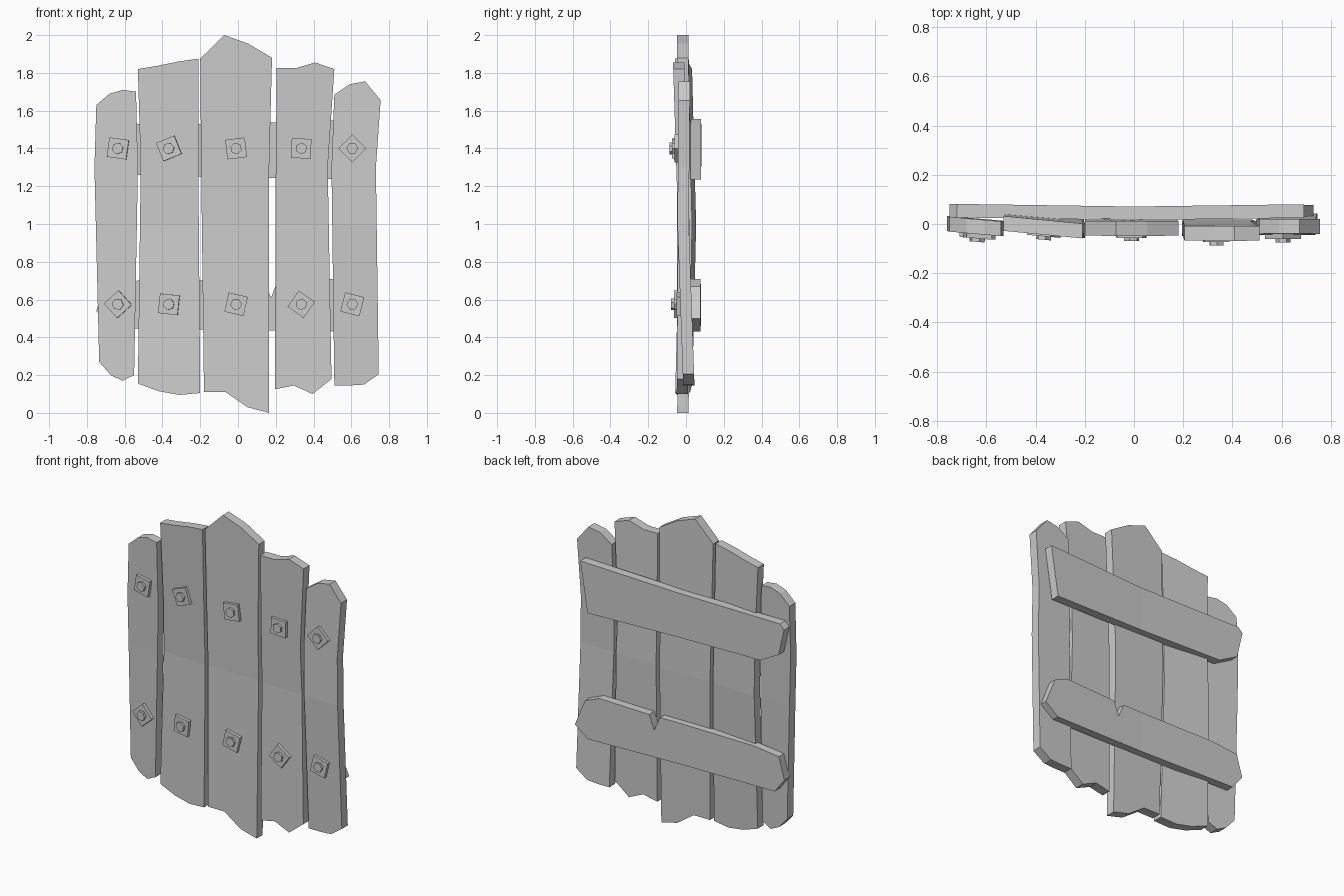
import bpy, bmesh
from math import radians, atan
from mathutils import Matrix, Vector

if "Cube" in bpy.data.objects:
    bpy.data.objects.remove(bpy.data.objects["Cube"])


def lerp(knots, t):
    for (a, ya), (b, yb) in zip(knots, knots[1:]):
        if t <= b:
            return ya + (yb - ya) * (t - a) / (b - a)
    return knots[-1][1]


def finish(name, bm):
    bmesh.ops.recalc_face_normals(bm, faces=bm.faces)
    me = bpy.data.meshes.new(name)
    bm.to_mesh(me)
    bm.free()
    bpy.context.collection.objects.link(bpy.data.objects.new(name, me))


def board(name, outline, thick, knots, axis, slope=0.0, xc=0.0):
    """Extrude an x/z outline, cut it at the middle knot and bend its y along x (0) or z (2)."""
    bm = bmesh.new()
    face = bm.faces.new([bm.verts.new((x, 0, z)) for x, z in outline])
    ext = bmesh.ops.extrude_face_region(bm, geom=[face])
    top = [v for v in ext["geom"] if isinstance(v, bmesh.types.BMVert)]
    bmesh.ops.translate(bm, verts=top, vec=(0, thick, 0))
    co, no = Vector(), Vector()
    co[axis], no[axis] = knots[1][0], 1
    bmesh.ops.bisect_plane(bm, geom=bm.verts[:] + bm.edges[:] + bm.faces[:],
                           plane_co=co, plane_no=no)
    for v in bm.verts:
        v.co.y += lerp(knots, v.co[axis]) + slope * (v.co.x - xc)
    finish(name, bm)


def bolt(name, x, y, z, turn, tilt):
    """Square washer with a hexagonal head, facing -y."""
    bm = bmesh.new()
    place = (Matrix.Translation((x, y, z)) @ Matrix.Rotation(tilt, 4, 'Z')
             @ Matrix.Rotation(radians(-turn), 4, 'Y'))
    bmesh.ops.create_cube(bm, size=1, matrix=place @ Matrix.Translation((0, -.004, 0))
                          @ Matrix.Diagonal((.104, .03, .104, 1)))
    bmesh.ops.create_cone(bm, cap_ends=True, segments=6, radius1=.031, radius2=.031, depth=.03,
                          matrix=place @ Matrix.Translation((0, -.018, 0))
                          @ Matrix.Rotation(radians(90), 4, 'X')
                          @ Matrix.Rotation(radians(turn), 4, 'Z'))
    finish(name, bm)


def spread(x0, x1, heights):
    """Place jagged end heights evenly between two corners."""
    n = len(heights) - 1
    return [(x0 + (x1 - x0) * i / n, z) for i, z in enumerate(heights)]


def plank(i, left, right, top, bottom, front, bolt_x, turns, slope=0.0):
    """left/right: x at top, waist and foot; front: y at foot, middle and top."""
    outline = spread(left[0], right[0], top) + [(right[1], 1.3)]
    outline += spread(left[2], right[2], bottom)[::-1] + [(left[1], 1.3)]
    knots = list(zip((0, 1, 1.9), front))
    board(f"plank_{i}", outline, .06, knots, 2, slope, bolt_x)
    for row, z, turn in zip(("upper", "lower"), (1.4, .575), turns):
        bolt(f"{row}_bolt_{i}", bolt_x, lerp(knots, z), z, turn, atan(slope))


# Upright planks with their bolts, left to right
plank(1, (-.75, -.76, -.735), (-.54, -.53, -.55), (1.63, 1.69, 1.71, 1.7),
      (.27, .2, .17, .2), (-.04, -.038, -.042), -.635, (-8, 42), -.085)
plank(2, (-.53, -.515, -.53), (-.21, -.21, -.2), (1.82, 1.838, 1.86, 1.875),
      (.155, .115, .095, .105), (-.045, -.02, -.045), -.365, (22, -6), -.09)
plank(3, (-.2, -.195, -.18), (.18, .165, .165), (1.875, 2, 1.955, 1.88),
      (.11, .11, .03, 0), (-.047, -.028, -.048), -.01, (7, -13))
plank(4, (.205, .2, .195), (.51, .475, .495), (1.825, 1.825, 1.855, 1.82),
      (.125, .145, .1, .18), (-.05, -.042, -.07), .335, (-2, -35))
plank(5, (.51, .495, .51), (.755, .73, .745), (1.685, 1.74, 1.755, 1.655),
      (.145, .145, .15, .205), (-.01, -.045, -.038), .605, (45, -14))

# Cross boards on the back, sagging toward the planks in the middle
sag = [(-.75, .027), (0, .016), (.75, .026)]
board("upper_cross_board",
      [(-.72, 1.53), (0, 1.53), (.69, 1.555), (.64, 1.235), (-.58, 1.26), (-.71, 1.33),
       (-.75, 1.5)], .055, sag, 0)
board("lower_cross_board",
      [(-.71, .68), (-.53, .7), (.135, .7), (.175, .61), (.21, .7), (.56, .71), (.66, .67),
       (.73, .5), (.64, .43), (-.68, .45), (-.75, .54)], .052, sag, 0)
